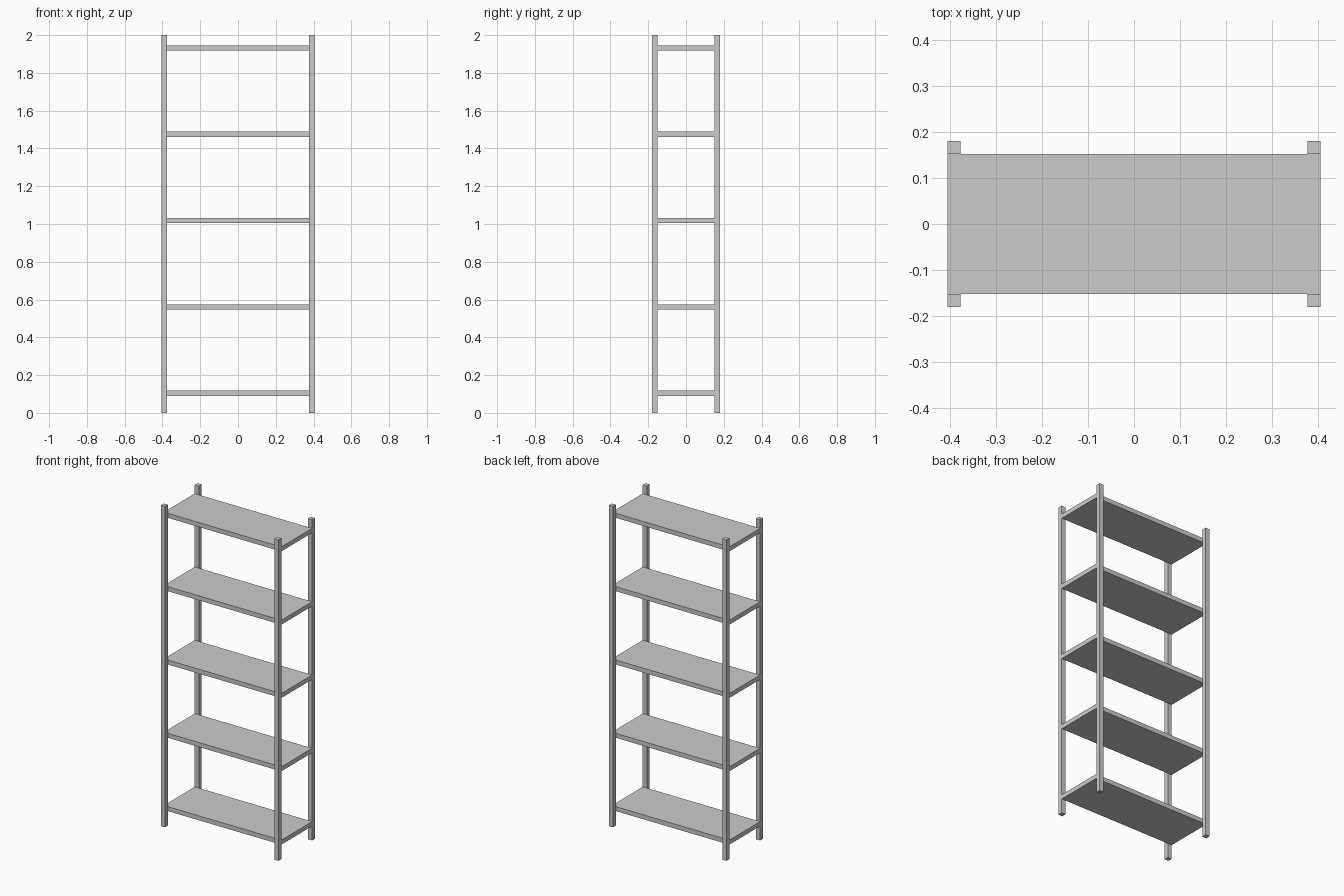
import bpy

if "Cube" in bpy.data.objects:
    bpy.data.objects.remove(bpy.data.objects["Cube"])

HALF_X, HALF_Y = 0.405, 0.18   # overall half width and half depth
POST = 0.028                   # square post section
THICK = 0.028                  # shelf thickness
FIRST, STEP = 0.09, 0.457      # first shelf underside and spacing


def box(name, lo, hi):
    bpy.ops.mesh.primitive_cube_add(size=1, location=[(a + b) / 2 for a, b in zip(lo, hi)])
    ob = bpy.context.object
    ob.name = name
    ob.scale = [b - a for a, b in zip(lo, hi)]
    bpy.ops.object.transform_apply(location=False, rotation=False, scale=True)
    return ob


# Four corner posts
for sx, side in ((-1, "left"), (1, "right")):
    for sy, end in ((-1, "front"), (1, "back")):
        x, y = sx * (HALF_X - POST / 2), sy * (HALF_Y - POST / 2)
        box(f"{end}_{side}_post", (x - POST / 2, y - POST / 2, 0), (x + POST / 2, y + POST / 2, 2))

# Five shelves fitted between the front and back posts
depth = HALF_Y - POST
for i in range(5):
    z = FIRST + i * STEP
    box(f"shelf_{i + 1}", (-HALF_X, -depth, z), (HALF_X, depth, z + THICK))
